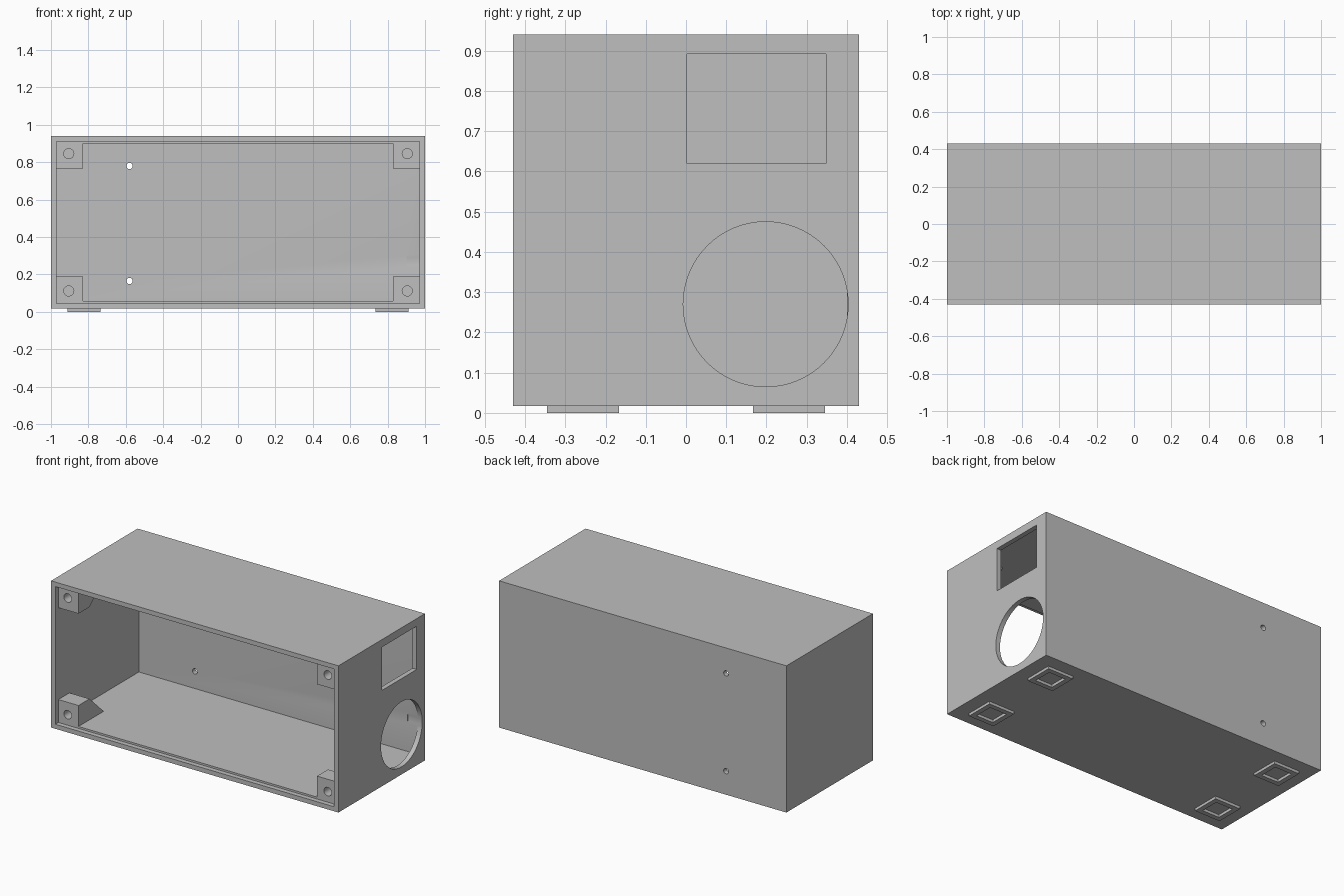
import bpy, bmesh, math

if "Cube" in bpy.data.objects:
    bpy.data.objects.remove(bpy.data.objects["Cube"], do_unlink=True)

COLOUR = (0.52, 0.52, 0.52, 1)
grey = bpy.data.materials.new("plain grey")
grey.use_nodes = True
grey.diffuse_color = COLOUR
grey.node_tree.nodes["Principled BSDF"].inputs["Base Color"].default_value = COLOUR

HALF_X, HALF_Y = 1.0, 0.43
BOTTOM, TOP = 0.017, 0.94
MID_Z = (BOTTOM + TOP) / 2
WALL = 0.03


def prism(name, profile, axis, lo, hi):
    """Extrude a 2D profile along one axis; the profile uses the other two in order."""
    bm = bmesh.new()
    rings = []
    for d in (lo, hi):
        ring = []
        for p in profile:
            co = list(p)
            co.insert("XYZ".index(axis), d)
            ring.append(bm.verts.new(co))
        rings.append(ring)
    a, b = rings
    bm.faces.new(a)
    bm.faces.new(b)
    for i in range(len(a)):
        j = (i + 1) % len(a)
        bm.faces.new((a[i], a[j], b[j], b[i]))
    bmesh.ops.recalc_face_normals(bm, faces=bm.faces)
    mesh = bpy.data.meshes.new(name)
    bm.to_mesh(mesh)
    bm.free()
    mesh.materials.append(grey)
    obj = bpy.data.objects.new(name, mesh)
    bpy.context.collection.objects.link(obj)
    return obj


def rect(u0, u1, v0, v1):
    return [(u0, v0), (u1, v0), (u1, v1), (u0, v1)]


def circle(u, v, r, n):
    return [(u + r * math.cos(math.tau * i / n), v + r * math.sin(math.tau * i / n))
            for i in range(n)]


def activate(obj):
    bpy.ops.object.select_all(action="DESELECT")
    obj.select_set(True)
    bpy.context.view_layer.objects.active = obj


def cut(obj, cutter):
    cutter.hide_render = True
    mod = obj.modifiers.new("cut", "BOOLEAN")
    mod.operation, mod.solver, mod.object = "DIFFERENCE", "EXACT", cutter
    activate(obj)
    bpy.ops.object.modifier_apply(modifier=mod.name)
    bpy.data.objects.remove(cutter, do_unlink=True)


# Case: box with a stepped cavity open at the front
case = prism("case", rect(-HALF_Y, HALF_Y, BOTTOM, TOP), "X", -HALF_X, HALF_X)
lip_y = -HALF_Y + WALL
lip, inner = 0.433, 0.421  # half heights of the lid recess and the cavity
cavity = [(-0.5, -lip), (lip_y, -lip), (lip_y, -inner), (HALF_Y - WALL, -inner),
          (HALF_Y - WALL, inner), (lip_y, inner), (lip_y, lip), (-0.5, lip)]
cut(case, prism("cavity", [(y, z + MID_Z) for y, z in cavity], "X",
                -HALF_X + WALL, HALF_X - WALL))

# Side openings: square window and round port
cut(case, prism("window_cutter", rect(0.002, 0.348, 0.62, 0.892), "X", 0.9, 1.1))
cut(case, prism("port_cutter", circle(0.198, 0.27, 0.205, 64), "X", 0.9, 1.1))

# Wall-mount holes through the back
for z in (0.165, 0.78):
    cut(case, prism("mount_cutter", circle(-0.58, z, 0.017, 24), "Y", 0.3, 0.5))
activate(case)
bpy.ops.object.shade_smooth_by_angle(angle=math.radians(30))

# Corner screw blocks with sloped backs and blind screw holes
for sx, side in ((1, "left"), (-1, "right")):
    for sz, level in ((1, "upper"), (-1, "lower")):
        tip = inner - 0.131
        side_profile = [(lip_y, inner), (lip_y, tip - 0.001), (-0.29, tip - 0.001),
                        (-0.15, inner)]
        x0, x1 = sorted((sx * 0.83, sx * (HALF_X - WALL)))
        block = prism(f"{level}_{side}_screw_block",
                      [(y, MID_Z + sz * z) for y, z in side_profile], "X", x0, x1)
        cut(block, prism("screw_cutter",
                         circle(sx * 0.905, MID_Z + sz * 0.367, 0.027, 24),
                         "Y", -0.5, -0.29))
        activate(block)
        bpy.ops.object.shade_smooth_by_angle(angle=math.radians(30))

# Feet: shallow square frames under the corners
for sx, side in ((1, "left"), (-1, "right")):
    for sy, end in ((1, "back"), (-1, "front")):
        cx, cy = sx * 0.823, sy * 0.256
        half, hole = 0.089, 0.059
        foot = prism(f"{end}_{side}_foot",
                     rect(cx - half, cx + half, cy - half, cy + half), "Z", 0, BOTTOM)
        cut(foot, prism("foot_cutter",
                        rect(cx - hole, cx + hole, cy - hole, cy + hole), "Z", -0.1, 0.1))
